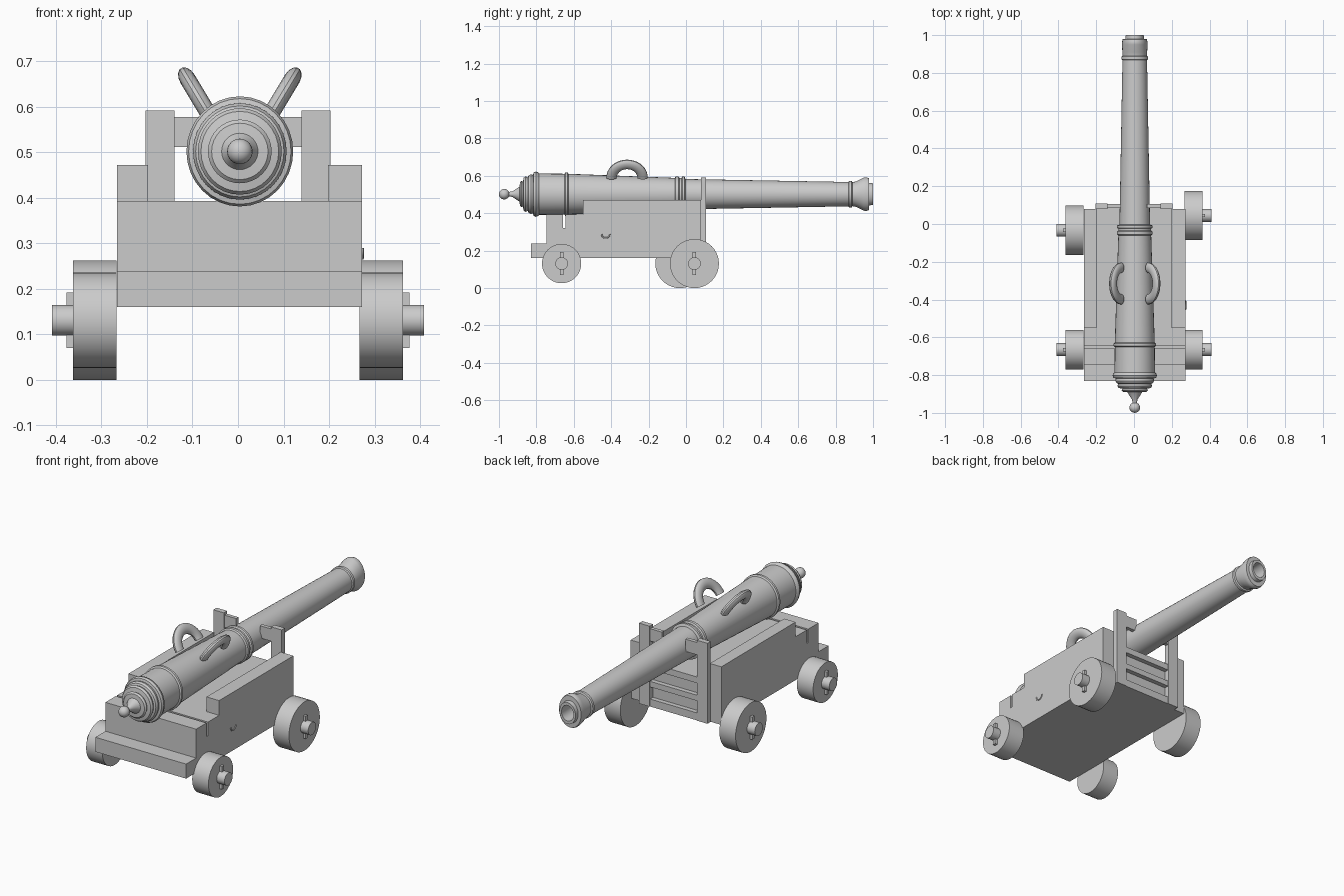
import bpy, bmesh
from math import sin, cos, pi, radians
from mathutils import Matrix, Vector

if "Cube" in bpy.data.objects:
    bpy.data.objects.remove(bpy.data.objects["Cube"])


def finish(name, bm, smooth=False):
    bmesh.ops.recalc_face_normals(bm, faces=bm.faces[:])
    me = bpy.data.meshes.new(name)
    bm.to_mesh(me)
    bm.free()
    ob = bpy.data.objects.new(name, me)
    bpy.context.collection.objects.link(ob)
    if smooth:
        bpy.ops.object.select_all(action='DESELECT')
        ob.select_set(True)
        bpy.context.view_layer.objects.active = ob
        bpy.ops.object.shade_smooth_by_angle(angle=radians(35))
    return ob


def box(name, x0, x1, y0, y1, z0, z1):
    bm = bmesh.new()
    bmesh.ops.create_cube(bm, size=1, matrix=Matrix.Translation(
        ((x0 + x1) / 2, (y0 + y1) / 2, (z0 + z1) / 2)) @ Matrix.Diagonal((x1 - x0, y1 - y0, z1 - z0, 1)))
    return finish(name, bm)


def extrude_x(name, pts, x0, x1):
    bm = bmesh.new()
    f = bm.faces.new([bm.verts.new((x0, y, z)) for y, z in pts])
    ext = bmesh.ops.extrude_face_region(bm, geom=[f])['geom']
    bm.faces.ensure_lookup_table()
    bmesh.ops.translate(bm, verts=[v for v in ext if isinstance(v, bmesh.types.BMVert)],
                        vec=(x1 - x0, 0, 0))
    if len([g for g in bm.faces if all(abs(v.co.x - x0) < 1e-6 for v in g.verts)]) == 0:
        bm.faces.new([v for v in f.verts])
    return finish(name, bm)


def lathe(name, profile, cx, cz, n=32):
    # profile rows: y, radius in z, width factor in x
    bm = bmesh.new()
    rings = []
    for y, r, s in profile:
        rings.append([bm.verts.new((cx + r * s * cos(2 * pi * i / n), y,
                                    cz + r * sin(2 * pi * i / n))) for i in range(n)])
    for a, b in zip(rings, rings[1:]):
        for i in range(n):
            j = (i + 1) % n
            bm.faces.new((a[i], a[j], b[j], b[i]))
    bm.faces.new(rings[0])
    bm.faces.new(rings[-1])
    return finish(name, bm, True)


def cyl_x(name, x0, x1, y, z, r, n=32):
    bm = bmesh.new()
    bmesh.ops.create_cone(bm, cap_ends=True, segments=n, radius1=r, radius2=r, depth=abs(x1 - x0),
                          matrix=Matrix.Translation(((x0 + x1) / 2, y, z)) @ Matrix.Rotation(pi / 2, 4, 'Y'))
    return finish(name, bm, True)


# Barrel with breech rings, reinforcing bands, flared muzzle and bore
CX, CZ = 0.004, 0.502
w = 0.97
barrel = [(-.95, .012, 1), (-.93, .014, 1), (-.89, .04, 1), (-.888, .062, 1), (-.88, .07, 1), (-.872, .066, 1),
          (-.868, .088, w), (-.858, .095, w), (-.846, .09, w), (-.842, .1, w), (-.83, .106, w), (-.818, .103, w),
          (-.815, .116, w), (-.803, .121, w), (-.79, .117, w), (-.785, .111, w),
          (-.65, .109, w), (-.645, .117, w), (-.633, .117, w), (-.628, .109, w),
          (-.06, .087, 1), (-.055, .094, 1), (-.04, .094, 1), (-.035, .087, 1), (-.025, .087, 1),
          (-.02, .094, 1), (-.008, .094, 1), (-.003, .081, 1),
          (.868, .065, 1), (.872, .071, 1), (.886, .071, 1), (.89, .064, 1), (.91, .068, .97),
          (.95, .088, .76), (.965, .09, .74), (.978, .085, .77), (.979, .06, .82), (1, .058, .82),
          (1, .042, .85), (.86, .038, 1)]
lathe("barrel", barrel, CX, CZ)

# Ball at the rear end
bm = bmesh.new()
bmesh.ops.create_uvsphere(bm, u_segments=20, v_segments=12, radius=.028,
                          matrix=Matrix.Translation((CX, -.972, CZ)))
finish("rear_knob", bm, True)

# Arched lifting handles, splayed outward
for side, label in ((-1, "left"), (1, "right")):
    bm = bmesh.new()
    n = 14
    ring = [bm.verts.new((.018 * cos(2 * pi * i / n), .083 + .028 * sin(2 * pi * i / n), 0)) for i in range(n)]
    edges = [bm.edges.new((ring[i], ring[(i + 1) % n])) for i in range(n)]
    bmesh.ops.spin(bm, geom=ring + edges, cent=(0, 0, 0), axis=(1, 0, 0), angle=pi, steps=18)
    bmesh.ops.transform(bm, verts=bm.verts[:], matrix=Matrix.Translation((CX + side * .072, -.315, .59))
                        @ Matrix.Rotation(side * radians(31), 4, 'Y'))
    finish(label + "_handle", bm, True)

# Carriage bed with low rear step and cross slot
bed = [(-.83, .16), (.08, .16), (.08, .393), (-.645, .393), (-.645, .32),
       (-.657, .32), (-.657, .393), (-.745, .393), (-.745, .238), (-.83, .238)]
extrude_x("carriage_bed", bed, -.266, .273)

# Raised cheeks
box("left_cheek", -.266, -.198, -.55, .08, .393, .472)
box("right_cheek", .198, .273, -.55, .08, .393, .472)

# Front frame: posts, tabs holding the barrel, and rails
for side, label in ((-1, "left"), (1, "right")):
    a, b = sorted((side * .14, side * .203))
    box(label + "_front_post", a, b, .08, .108, .16, .592)
    a, b = sorted((side * .07, side * .14))
    box(label + "_barrel_tab", a, b, .085, .105, .512, .578)
for i, (z0, z1) in enumerate(((.16, .2), (.265, .295), (.36, .393))):
    box("front_rail_%d" % (i + 1), -.14, .14, .08, .105, z0, z1)

# Wheels, axle ends and linchpins
wheels = (("rear_left", -1, -.665, .105), ("rear_right", 1, -.665, .105),
          ("front_left", -1, -.033, .131), ("front_right", 1, .045, .131))
for label, s, y, r in wheels:
    z = .131
    cyl_x(label + "_wheel", s * .267, s * .363, y, z, r, 40)
    cyl_x(label + "_axle_end", s * .363, s * .409, y, z, .034, 24)
    a, b = sorted((s * .36, s * .377))
    box(label + "_linchpin", a, b, y - .009, y + .009, z - .061, z + .061)

# Small ring bolt on the right side
bm = bmesh.new()
n = 8
ring = [bm.verts.new((.273 + .004 * cos(2 * pi * i / n), -.43 + .022 + .004 * sin(2 * pi * i / n), .29))
        for i in range(n)]
edges = [bm.edges.new((ring[i], ring[(i + 1) % n])) for i in range(n)]
bmesh.ops.spin(bm, geom=ring + edges, cent=(.273, -.43, .29), axis=(1, 0, 0), angle=-pi, steps=12)
finish("side_ring", bm, True)
